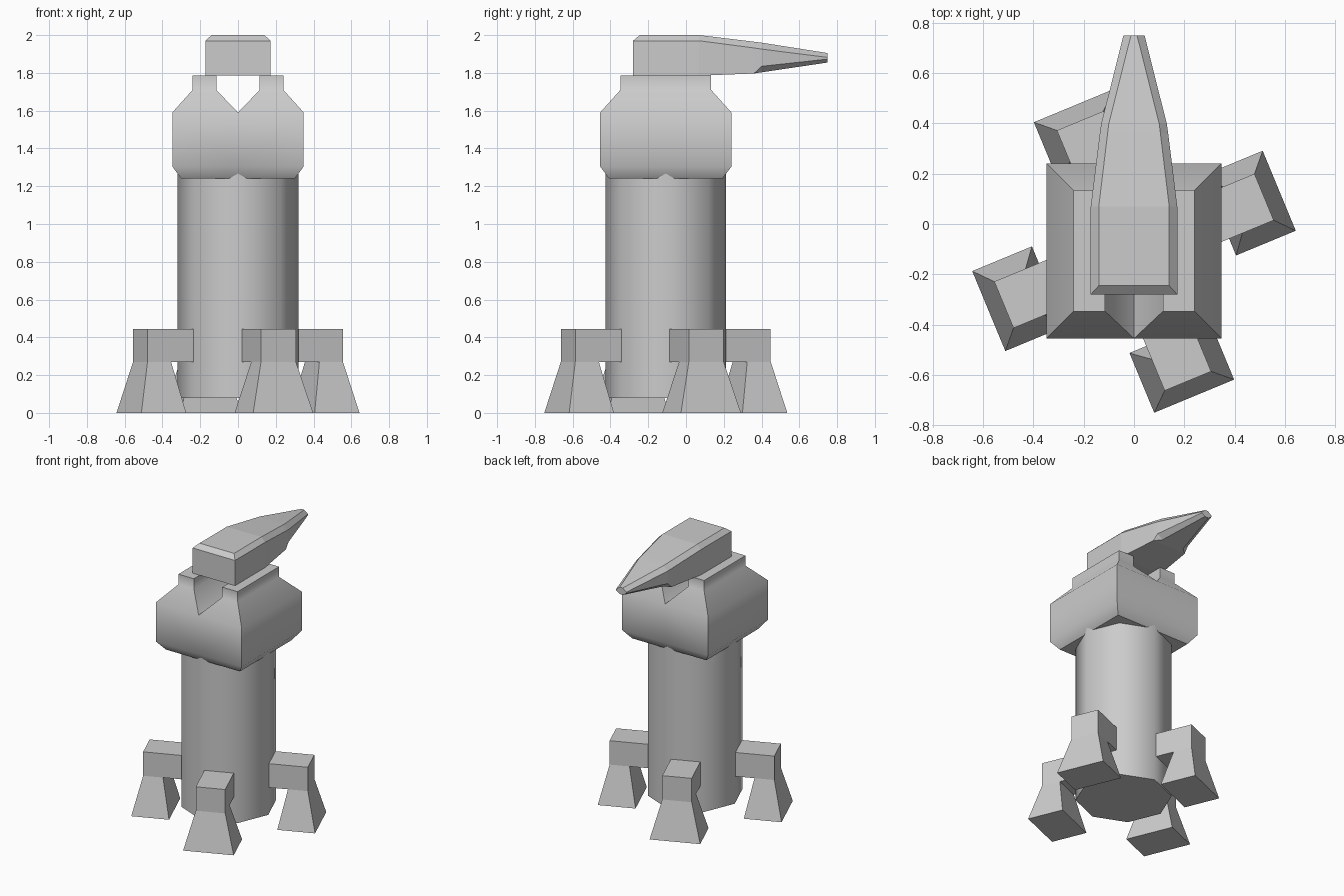
import bpy, bmesh
from math import cos, sin, pi, radians
from mathutils import Matrix

if "Cube" in bpy.data.objects:
    bpy.data.objects.remove(bpy.data.objects["Cube"])

CY = -0.107  # y of the turret axis


def loft(bm, rings):
    """Skin a stack of closed rings and cap both ends."""
    loops = [[bm.verts.new(p) for p in r] for r in rings]
    n = len(loops[0])
    for a, b in zip(loops, loops[1:]):
        for i in range(n):
            j = (i + 1) % n
            bm.faces.new((a[i], a[j], b[j], b[i]))
    bm.faces.new(loops[0][::-1])
    bm.faces.new(loops[-1])


def rect(x0, x1, y0, y1, z):
    return [(x0, y0, z), (x1, y0, z), (x1, y1, z), (x0, y1, z)]


def finish(name, bm, smooth=None):
    bmesh.ops.remove_doubles(bm, verts=bm.verts, dist=0.0005)
    bmesh.ops.recalc_face_normals(bm, faces=bm.faces)
    me = bpy.data.meshes.new(name)
    bm.to_mesh(me)
    bm.free()
    ob = bpy.data.objects.new(name, me)
    bpy.context.collection.objects.link(ob)
    if smooth:
        bpy.ops.object.select_all(action='DESELECT')
        ob.select_set(True)
        bpy.context.view_layer.objects.active = ob
        bpy.ops.object.shade_smooth_by_angle(angle=radians(smooth))
    return ob


# octagonal column
bm = bmesh.new()
loft(bm, [[(0.32 * cos(k * pi / 4), CY + 0.32 * sin(k * pi / 4), z)
           for k in range(8)] for z in (0.08, 1.29)])
finish("column", bm, 50)

# four legs: horizontal arm plus flared foot, on alternate column faces
for k in range(4):
    bm = bmesh.new()
    loft(bm, [rect(0.27, 0.56, -0.1, 0.1, z) for z in (0.27, 0.445)])
    loft(bm, [rect(0.368, 0.625, -0.172, 0.172, 0),
              rect(0.425, 0.56, -0.1, 0.1, 0.27)])
    bm.transform(Matrix.Translation((0, CY, 0)) @
                 Matrix.Rotation(radians(22.5 + 90 * k), 4, 'Z'))
    finish(f"leg_{k + 1}", bm)

# head: two mirrored halves forming a body with raised cheeks and a V slot
bm = bmesh.new()
for s in (1, -1):
    loft(bm, [rect(s * x0, s * x1, CY - h, CY + h, z) for x0, x1, h, z in (
        (0, 0.30, 0.30, 1.24), (0, 0.348, 0.348, 1.305), (0, 0.348, 0.348, 1.59),
        (0.115, 0.24, 0.24, 1.71), (0.115, 0.24, 0.24, 1.785))])
inner = [f for f in bm.faces if all(abs(v.co.x) < 1e-5 for v in f.verts)]
bmesh.ops.delete(bm, geom=inner, context='FACES')
finish("head", bm, 50)

# barrel: sections along y (y, bottom half, side half, top half, z levels)
stations = (
    (-0.28, 0.172, 0.172, 0.172, 1.785, 1.785, 1.97, 1.97),
    (-0.245, 0.172, 0.172, 0.14, 1.785, 1.785, 1.97, 2.0),
    (0.07, 0.172, 0.172, 0.14, 1.785, 1.785, 1.97, 2.0),
    (0.36, 0.136, 0.136, 0.105, 1.797, 1.797, 1.932, 1.965),
    (0.40, 0.09, 0.13, 0.10, 1.803, 1.835, 1.926, 1.96),
    (0.75, 0.015, 0.042, 0.012, 1.855, 1.873, 1.882, 1.905),
)
bm = bmesh.new()
rings = []
for y, wb, ws, wt, z0, z1, z2, z3 in stations:
    half = [(wb, z0), (ws, z1), (ws, z2), (wt, z3)]
    rings.append([(x, y, z) for x, z in half] +
                 [(-x, y, z) for x, z in reversed(half)])
loft(bm, rings)
finish("barrel", bm)
